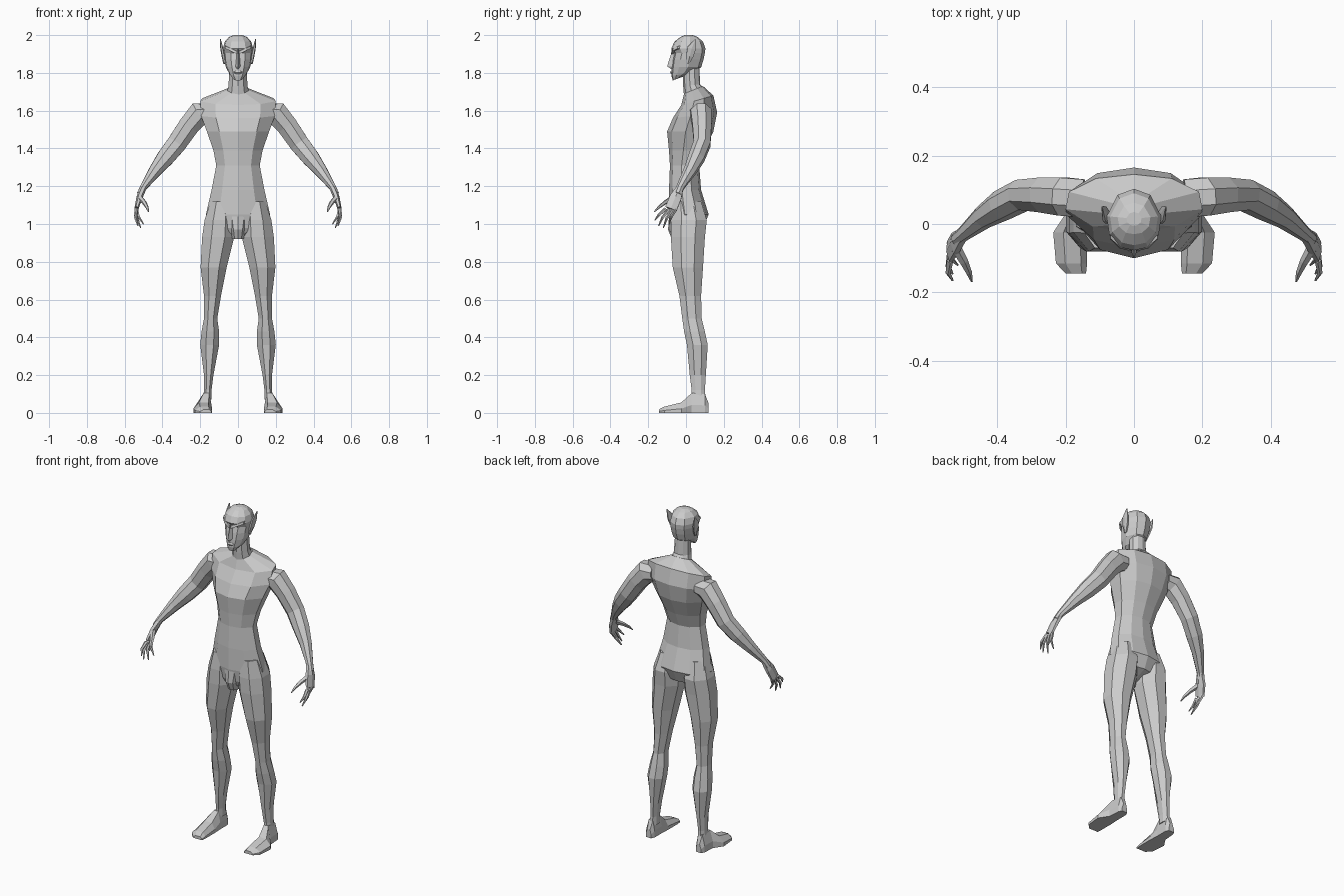
import bpy, bmesh, math
from mathutils import Vector

if "Cube" in bpy.data.objects:
    bpy.data.objects.remove(bpy.data.objects["Cube"], do_unlink=True)

GREY = (.6, .6, .6, 1)
skin = bpy.data.materials.new("plain grey")
skin.use_nodes = True
skin.diffuse_color = GREY
skin.node_tree.nodes["Principled BSDF"].inputs["Base Color"].default_value = GREY


def loft(name, rings, mirror=False):
    """Skin a list of equal-length point rings, with capped ends."""
    bm = bmesh.new()
    loops = [[bm.verts.new(point) for point in ring] for ring in rings]
    count = len(loops[0])
    for lower, upper in zip(loops, loops[1:]):
        for i in range(count):
            j = (i + 1) % count
            bm.faces.new((lower[i], lower[j], upper[j], upper[i]))
    bm.faces.new(loops[0])
    bm.faces.new(loops[-1])
    bmesh.ops.recalc_face_normals(bm, faces=bm.faces)
    mesh = bpy.data.meshes.new(name)
    bm.to_mesh(mesh)
    bm.free()
    mesh.materials.append(skin)
    obj = bpy.data.objects.new(name, mesh)
    bpy.context.collection.objects.link(obj)
    if mirror:
        obj.modifiers.new("Mirror", 'MIRROR').use_mirror_merge = False


def circle(sides):
    """Polygon with flat sides facing the axes, touching the unit square."""
    angles = [2 * math.pi * (k + .5) / sides for k in range(sides)]
    return [(math.cos(a), math.sin(a)) for a in angles]


# Half sections: share of the half width, share of the way from front to back
TRUNK = [(0, 0), (.6, .1), (1, .4), (.95, .7), (.55, .93), (0, 1)]
SKULL = [(0, 0), (.5, .05), (.9, .25), (1, .55), (.6, .9), (0, 1)]


def trunk(z, width, front, back, lift=0, shape=TRUNK):
    """Symmetric ring of a half width; lift raises the back."""
    half = [(x * width, front + t * (back - front), z + lift * t) for x, t in shape]
    return half + [(-x, y, h) for x, y, h in half[-2:0:-1]]


def skull(z, width, front, back, lift=0):
    return trunk(z, width, front, back, lift, SKULL)


def limb(z, inner, outer, front, back):
    """Upright eight-sided ring between four limits."""
    corner = math.cos(math.pi / 8)
    middle_x, middle_y = (inner + outer) / 2, (front + back) / 2
    reach_x, reach_y = (outer - inner) / 2 / corner, (back - front) / 2 / corner
    return [(middle_x + c * reach_x, middle_y + s * reach_y, z) for c, s in circle(8)]


def tube(name, path, sides=8, along=(0, 1, 0)):
    """Mirrored tube through (point, size along the given axis, size across)."""
    points = [Vector(station[0]) for station in path]
    rings = []
    for i, (centre, (_, deep, wide)) in enumerate(zip(points, path)):
        tangent = (points[min(i + 1, len(points) - 1)] - points[max(i - 1, 0)]).normalized()
        axis = Vector(along)
        axis = (axis - tangent * axis.dot(tangent)).normalized()
        side = tangent.cross(axis)
        rings.append([centre + axis * deep * c + side * wide * s for c, s in circle(sides)])
    loft(name, rings, mirror=True)


# Torso, from crotch to neck base
loft("torso", [
    trunk(z=.93, width=.03, front=-.06, back=.02, lift=.02),
    trunk(z=.98, width=.12, front=-.08, back=.09),
    trunk(z=1.05, width=.17, front=-.09, back=.12),
    trunk(z=1.18, width=.14, front=-.09, back=.08),
    trunk(z=1.31, width=.115, front=-.085, back=.07),
    trunk(z=1.39, width=.13, front=-.09, back=.1),
    trunk(z=1.49, width=.165, front=-.1, back=.145),
    trunk(z=1.56, width=.195, front=-.07, back=.165, lift=.03),
    trunk(z=1.63, width=.2, front=-.025, back=.145, lift=.05),
    trunk(z=1.69, width=.06, front=-.01, back=.09, lift=.04),
])
loft("groin_panel", [
    trunk(z=.92, width=.03, front=-.075, back=0),
    trunk(z=.97, width=.04, front=-.095, back=0),
    trunk(z=1.04, width=.055, front=-.09, back=0),
])

# Neck and head
loft("neck", [
    trunk(z=1.67, width=.06, front=-.01, back=.1, lift=.04),
    trunk(z=1.73, width=.05, front=-.015, back=.075, lift=.01),
    trunk(z=1.84, width=.045, front=-.02, back=.07),
])
loft("head", [
    skull(z=1.76, width=.025, front=-.07, back=-.03, lift=.015),
    skull(z=1.785, width=.045, front=-.077, back=.035, lift=.015),
    skull(z=1.83, width=.064, front=-.075, back=.08),
    skull(z=1.87, width=.073, front=-.07, back=.093),
    skull(z=1.905, width=.077, front=-.062, back=.1),
    skull(z=1.93, width=.08, front=-.077, back=.103),
    skull(z=1.965, width=.07, front=-.062, back=.09),
    skull(z=1.99, width=.048, front=-.03, back=.062),
    skull(z=2, width=.022, front=-.005, back=.035),
])


def wedge(z, width, tip):
    """Triangular slice of the nose."""
    return [(-width, -.055, z), (0, tip, z), (width, -.055, z)]


loft("nose", [
    wedge(z=1.82, width=.018, tip=-.078),
    wedge(z=1.835, width=.02, tip=-.1),
    wedge(z=1.91, width=.01, tip=-.076),
    wedge(z=1.93, width=.014, tip=-.078),
])


def brow(x, y, z):
    """Slice of the brow ridge, deeper below than above."""
    return [(x, y, z), (x, y - .014, z), (x, y - .01, z + .014), (x, y, z + .016)]


loft("brow", [
    brow(x=.006, y=-.066, z=1.9),
    brow(x=.042, y=-.057, z=1.917),
    brow(x=.068, y=-.032, z=1.928),
], mirror=True)
loft("lips", [trunk(z=1.803 + .008 * k, width=.024 - .006 * abs(k),
                    front=-.085 + .006 * abs(k), back=-.05) for k in (-1, 0, 1)])
tube("ear", [
    ((.07, .01, 1.85), .008, .008),
    ((.078, .02, 1.89), .022, .009),
    ((.086, .03, 1.93), .026, .008),
    ((.093, .05, 1.978), .003, .002),
], sides=6)

# Legs, from ankle to hip
loft("leg", [
    limb(z=.07, inner=.14, outer=.185, front=.03, back=.105),
    limb(z=.12, inner=.14, outer=.18, front=.03, back=.1),
    limb(z=.2, inner=.13, outer=.18, front=.02, back=.105),
    limb(z=.36, inner=.1, outer=.2, front=.005, back=.115),
    limb(z=.43, inner=.1, outer=.193, front=-.01, back=.1),
    limb(z=.5, inner=.11, outer=.18, front=-.02, back=.083),
    limb(z=.62, inner=.09, outer=.18, front=-.035, back=.08),
    limb(z=.77, inner=.06, outer=.198, front=-.07, back=.09),
    limb(z=.93, inner=.02, outer=.19, front=-.08, back=.1),
    limb(z=1.02, inner=.02, outer=.177, front=-.08, back=.11),
    limb(z=1.12, inner=.04, outer=.145, front=-.07, back=.08),
], mirror=True)


def sole(y, inner, outer, height):
    """Foot slice with a flat bottom and bevelled top."""
    span = outer - inner
    return [(inner, y, 0), (inner, y, height * .4), (inner + span * .2, y, height),
            (outer - span * .3, y, height), (outer, y, height * .4), (outer, y, 0)]


# Feet, from heel to toe
loft("foot", [
    sole(y=.12, inner=.15, outer=.185, height=.05),
    sole(y=.1, inner=.14, outer=.195, height=.1),
    sole(y=.03, inner=.14, outer=.2, height=.105),
    sole(y=-.025, inner=.137, outer=.236, height=.055),
    sole(y=-.115, inner=.137, outer=.228, height=.033),
    sole(y=-.144, inner=.14, outer=.2, height=.018),
], mirror=True)

# Arms and palms, from shoulder to knuckles
wrist = (.5, -.03, 1.195)
tube("arm", [
    ((.15, .075, 1.59), .06, .05),
    ((.205, .08, 1.585), .06, .068),
    ((.26, .085, 1.52), .055, .06),
    ((.325, .085, 1.425), .048, .056),
    ((.385, .055, 1.35), .046, .05),
    ((.44, .02, 1.28), .035, .036),
    (wrist, .022, .02),
    ((.518, -.045, 1.16), .022, .018),
])
knuckles = Vector((.538, -.08, 1.08))
tube("palm", [(wrist, .02, .018), ((.522, -.055, 1.14), .036, .016), (knuckles, .036, .011)],
     sides=6)

# Fingers, fanned from front to back and curled inwards
tips = {"index": (.53, -.165, 1.02), "middle": (.53, -.145, .99),
        "ring": (.515, -.12, .98), "little": (.5, -.09, 1)}
for i, (finger, tip) in enumerate(tips.items()):
    root = knuckles + Vector((0, .018 * (i - 1.5), 0))
    bend = root.lerp(Vector(tip), .5) + Vector((.009, -.006, 0))
    tube(finger + "_finger", [(root, .01, .01), (bend, .008, .008), (tip, .003, .003)], sides=5)
tube("thumb", [
    ((.52, -.07, 1.14), .016, .014),
    ((.497, -.11, 1.115), .013, .011),
    ((.482, -.142, 1.09), .009, .008),
    ((.474, -.168, 1.065), .003, .003),
], sides=5, along=(1, 0, 0))
